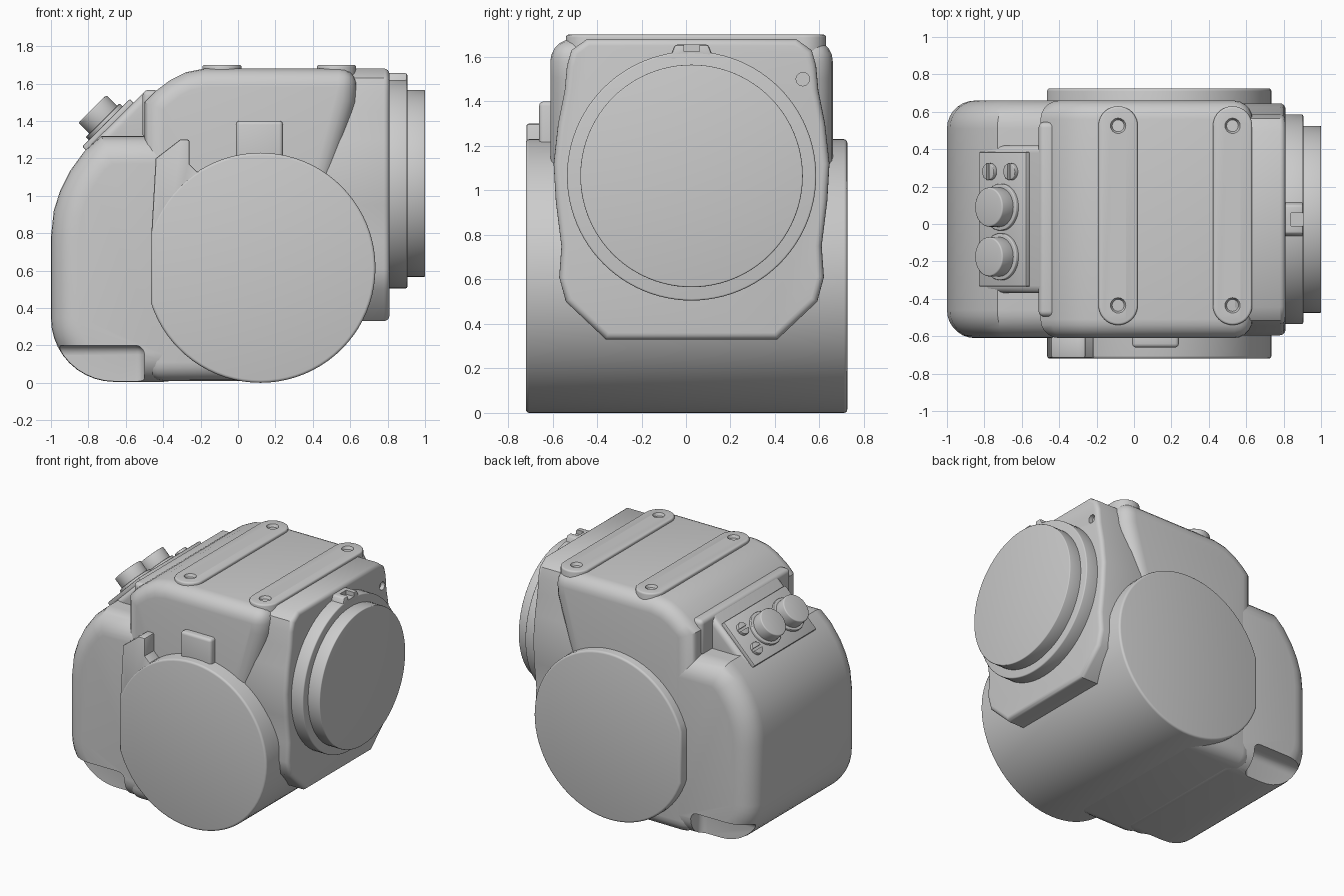
import bpy, bmesh, math
from mathutils import Vector

cube = bpy.data.objects.get("Cube")
if cube:
    bpy.data.objects.remove(cube, do_unlink=True)

grey = bpy.data.materials.new("housing grey")
grey.use_nodes = True
COLOR = (0.6, 0.6, 0.6, 1)
grey.diffuse_color = COLOR
grey.node_tree.nodes["Principled BSDF"].inputs["Base Color"].default_value = COLOR

MID = 0.025  # centre of the body across its width


def make(name, bm, bevel=0, limit=60, segments=5):
    bmesh.ops.recalc_face_normals(bm, faces=bm.faces)
    mesh = bpy.data.meshes.new(name)
    bm.to_mesh(mesh)
    bm.free()
    ob = bpy.data.objects.new(name, mesh)
    bpy.context.collection.objects.link(ob)
    mesh.materials.append(grey)
    if bevel:
        mod = ob.modifiers.new("round", 'BEVEL')
        mod.width, mod.segments = bevel, segments
        mod.limit_method, mod.angle_limit = 'ANGLE', math.radians(limit)
        mod.use_clamp_overlap = False
        apply(ob, mod)
    smooth(ob)
    return ob


def select(ob):
    bpy.ops.object.select_all(action='DESELECT')
    ob.select_set(True)
    bpy.context.view_layer.objects.active = ob


def apply(ob, mod):
    select(ob)
    bpy.ops.object.modifier_apply(modifier=mod.name)


def smooth(ob):
    select(ob)
    bpy.ops.object.shade_smooth_by_angle(angle=math.radians(35))


def cut(ob, cutter):
    mod = ob.modifiers.new("cut", 'BOOLEAN')
    mod.operation, mod.solver, mod.object = 'DIFFERENCE', 'EXACT', cutter
    apply(ob, mod)
    bpy.data.objects.remove(cutter, do_unlink=True)
    smooth(ob)


def prism(name, pts, axis, a, b, bevel=0, **kw):
    """Extrude a 2D outline along an axis from a to b."""
    place = {'x': lambda p, t: (t, p[0], p[1]),
             'y': lambda p, t: (p[0], t, p[1]),
             'z': lambda p, t: (p[0], p[1], t)}[axis]
    bm = bmesh.new()
    rings = [[bm.verts.new(place(p, t)) for p in pts] for t in (a, b)]
    n = len(pts)
    bm.faces.new(rings[0])
    bm.faces.new(rings[1][::-1])
    for i in range(n):
        j = (i + 1) % n
        bm.faces.new((rings[0][i], rings[0][j], rings[1][j], rings[1][i]))
    return make(name, bm, bevel, **kw)


def arc(cx, cz, r, start, end, n):
    return [(cx + r * math.cos(math.radians(start + (end - start) * i / n)),
             cz + r * math.sin(math.radians(start + (end - start) * i / n)))
            for i in range(n + 1)]


def rod(name, p, q, r, bevel=0, r2=None, sides=48):
    """Cylinder or cone from point p to point q."""
    p, q = Vector(p), Vector(q)
    bm = bmesh.new()
    bmesh.ops.create_cone(bm, cap_ends=True, segments=sides, radius1=r,
                          radius2=r if r2 is None else r2, depth=(q - p).length)
    turn = (q - p).to_track_quat('Z', 'Y').to_matrix().to_4x4()
    bm.transform(turn)
    bmesh.ops.translate(bm, verts=bm.verts, vec=(p + q) / 2)
    return make(name, bm, bevel, segments=3)


def rect(x0, x1, z0, z1):
    return [(x0, z0), (x1, z0), (x1, z1), (x0, z1)]


# Main housing
prism("main_housing",
      [(-0.5, 0.01), (0.1, 0.01), (0.25, 0.3), (0.5, 1.05), (0.63, 1.5), (0.64, 1.68),
       (-0.18, 1.68), (-0.28, 1.66), (-0.36, 1.62), (-0.44, 1.56), (-0.5, 1.5)],
      'y', MID - 0.635, MID + 0.635, 0.1)

# Rear grip with scooped lower corners
grip = prism("rear_grip",
             arc(-0.66, 0.345, 0.34, 270, 180, 10) +
             [(-1, 0.78), (-0.985, 0.92), (-0.95, 1.03), (-0.9, 1.13), (-0.82, 1.24),
              (-0.73, 1.32), (-0.25, 1.32), (-0.25, 0.005)],
             'y', MID - 0.635, MID + 0.635, 0.15, segments=7)
for side in (-1, 1):
    y0, y1 = sorted((MID + side * 0.51, MID + side * 0.9))
    cut(grip, prism("scoop_cutter", rect(y0, y1, -0.2, 0.2), 'x', -1.2, -0.5, 0.05))

# Drum with one flat side, and the parts on its front
flat = math.degrees(math.acos(-0.585 / 0.615))
prism("drum", arc(0.12, 0.615, 0.615, -flat, flat, 72), 'y', -0.72, 0.725, 0.015, segments=3)
prism("drum_lug",
      [(-0.464, 0.78), (-0.44, 1.2), (-0.31, 1.3), (-0.26, 1.3), (-0.26, 1.17),
       (-0.22, 1.13), (-0.1, 1.12), (0, 0.6), (-0.4, 0.6)],
      'y', -0.717, -0.58, 0.01, segments=2)
prism("drum_latch", rect(-0.01, 0.24, 1.1, 1.4), 'y', -0.66, -0.55, 0.02, segments=3)

# Lens mount plate
half = [(0.385, 0.33), (0.565, 0.5), (0.595, 0.61), (0.585, 0.75), (0.61, 0.95),
        (0.62, 1.12), (0.6, 1.3), (0.57, 1.45), (0.56, 1.56), (0.54, 1.63), (0.47, 1.68)]
plate = prism("mount_plate",
              [(MID + y, z) for y, z in half] + [(MID - y, z) for y, z in half[::-1]],
              'x', 0.45, 0.81, 0.03, segments=4)
cut(plate, rod("pin_cutter", (0.78, 0.525, 1.5), (0.9, 0.525, 1.5), 0.03, sides=24))

# Lens ring, cap and index tab
rod("lens_ring", (0.78, MID, 1.065), (0.905, MID, 1.065), 0.56, 0.008, sides=96)
rod("lens_cap", (0.88, MID, 1.065), (1.0, MID, 1.065), 0.5, 0.006, sides=96)
tab = prism("index_tab", [(-0.08, 1.58), (0.13, 1.58), (0.1, 1.655), (-0.05, 1.655)],
            'x', 0.78, 0.905, 0.01, limit=30, segments=2)
cut(tab, prism("tab_cutter", rect(-0.01, 0.06, 1.625, 1.7), 'x', 0.84, 1.0))

# Top rails with countersunk holes
for label, x in (("rear", -0.085), ("front", 0.527)):
    rail = prism(label + "_rail", arc(x, 0.525, 0.105, 0, 180, 20) +
                 arc(x, -0.435, 0.105, 180, 360, 20), 'z', 1.45, 1.7, 0.012, segments=3)
    for y in (-0.435, 0.525):
        cut(rail, rod("hole_cutter", (x, y, 1.65), (x, y, 1.702), 0.018, r2=0.042, sides=24))

# Sloped control shelf
prism("control_shelf",
      [(-0.81, 1.25), (-0.5, 1.555), (-0.4, 1.56), (-0.4, 1.2), (-0.75, 1.2)],
      'y', -0.37, 0.42, 0.04)
prism("collar_ridge", rect(-0.51, -0.42, 1.3, 1.565), 'y', MID - 0.52, MID + 0.52, 0.03)


def slope(s, h):
    """Point s along the control slope and h above it."""
    k = math.sqrt(0.5)
    return (-0.69 + k * (s - h), 1.375 + k * (s + h))


def on_slope(s, h, y):
    x, z = slope(s, h)
    return (x, y, z)


def slope_rect(s0, s1, h0, h1):
    return [slope(s0, h0), slope(s1, h0), slope(s1, h1), slope(s0, h1)]


prism("control_plate", slope_rect(-0.18, 0.18, -0.02, 0.022), 'y', -0.335, 0.385, 0.008, segments=2)

# Connector knobs
for i, y in enumerate((0.09, -0.175)):
    rod(f"knob_flange_{i + 1}", on_slope(0, 0, y), on_slope(0, 0.042, y), 0.125, 0.005)
    rod(f"knob_{i + 1}", on_slope(0, 0.02, y), on_slope(0, 0.125, y), 0.105, 0.008)

# Slotted screws
for i, s in enumerate((-0.085, 0.075)):
    screw = rod(f"screw_{i + 1}", on_slope(s, 0, 0.28), on_slope(s, 0.045, 0.28), 0.045, 0.004, sides=24)
    cut(screw, prism("slot_cutter", slope_rect(s - 0.009, s + 0.009, 0.028, 0.08), 'y', 0.2, 0.36))
